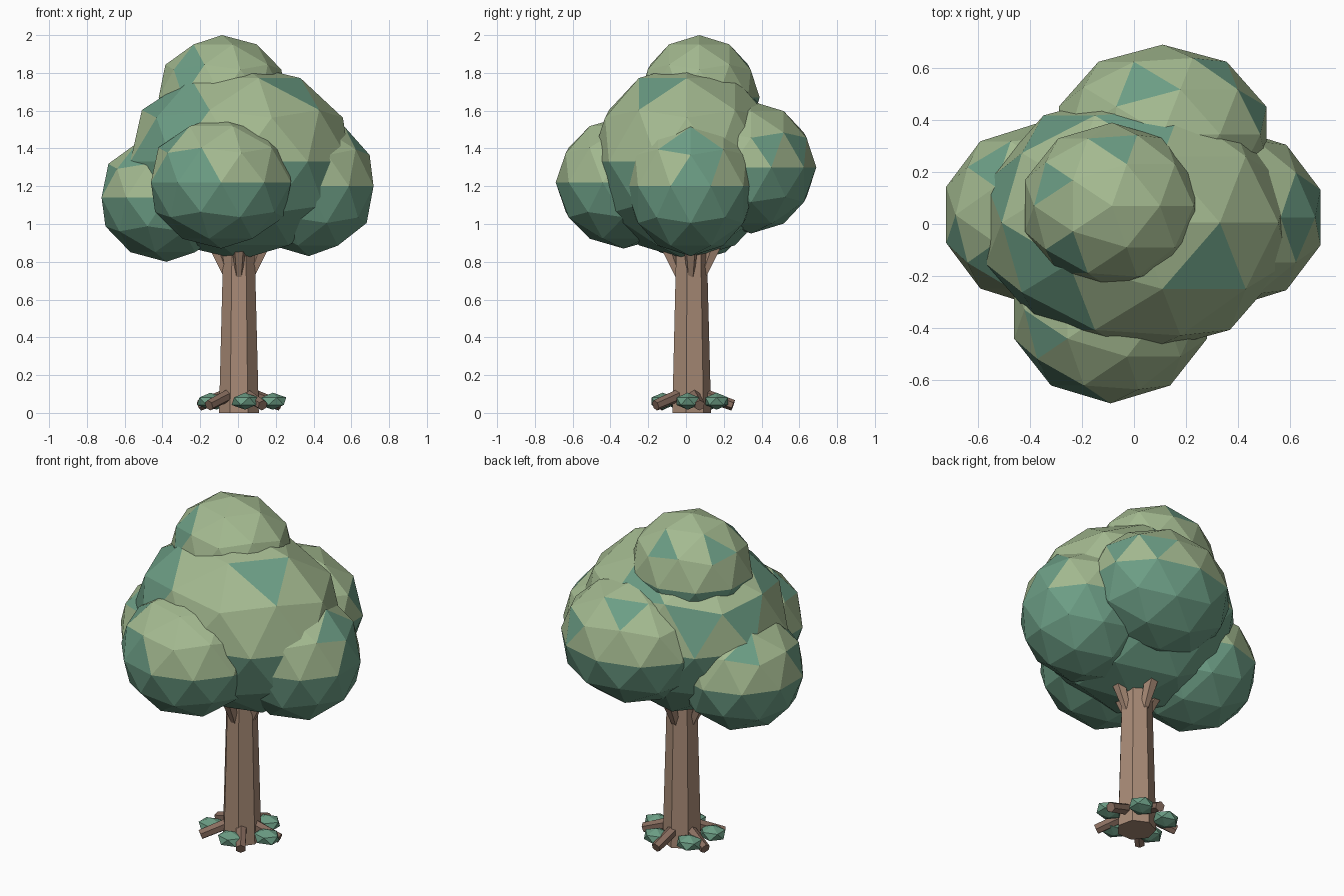
import bpy, bmesh, math
from mathutils import Vector

if "Cube" in bpy.data.objects:
    bpy.data.objects.remove(bpy.data.objects["Cube"])


def material(name, color):
    m = bpy.data.materials.new(name)
    m.diffuse_color = (*color, 1)
    m.use_nodes = True
    m.node_tree.nodes["Principled BSDF"].inputs["Base Color"].default_value = m.diffuse_color
    return m


LIGHT = material("light_leaf", (0.37, 0.49, 0.28))
TEAL = material("teal_leaf", (0.15, 0.34, 0.235))
BARK = material("bark", (0.39, 0.255, 0.18))
ROOT = material("dark_bark", (0.25, 0.155, 0.115))


def finish(name, bm, mats):
    me = bpy.data.meshes.new(name)
    bm.to_mesh(me)
    bm.free()
    for m in mats:
        me.materials.append(m)
    ob = bpy.data.objects.new(name, me)
    bpy.context.collection.objects.link(ob)
    return ob


def blob(name, centre, radii, patches):
    """Faceted leaf clump: teal lower half, light upper half with teal patches."""
    bm = bmesh.new()
    bmesh.ops.create_icosphere(bm, subdivisions=2, radius=1)
    for f in bm.faces:
        f.material_index = int(f.calc_center_median().z < 0)
    for p in patches:
        d = Vector(p).normalized()
        max(bm.faces, key=lambda f: f.calc_center_median().normalized().dot(d)).material_index = 1
    for v in bm.verts:
        v.co = Vector([c + r * k for c, r, k in zip(centre, radii, v.co)])
    finish(name, bm, [LIGHT, TEAL])


def stick(name, a, b, r1, r2, sides, mat):
    """Tapered prism from point a to point b."""
    a, b = Vector(a), Vector(b)
    bm = bmesh.new()
    bmesh.ops.create_cone(bm, cap_ends=True, segments=sides, radius1=r1, radius2=r2,
                          depth=(b - a).length)
    ob = finish(name, bm, [mat])
    ob.location = (a + b) / 2
    if (b - a).xy.length > 1e-4:
        ob.rotation_euler = (b - a).to_track_quat('Z', 'Y').to_euler()


# Crown
blob("main_crown", (0.01, 0.005, 1.33), (0.61, 0.51, 0.52),
     [(-0.55, 0.7, 0.5), (-0.8, 0.45, 0.4), (0.08, 0.72, 0.65), (0.33, -0.33, 0.88),
      (-0.75, -0.1, 0.6), (-0.62, -0.5, 0.6), (-0.75, -0.55, 0.25), (-0.4, -0.75, 0.5)])
blob("top_crown", (-0.085, 0.07, 1.67), (0.352, 0.32, 0.33),
     [(-0.8, 0.1, 0.55), (-0.1, 0.75, 0.6), (-0.3, -0.7, 0.6), (-0.6, -0.7, 0.3)])
blob("front_crown", (-0.09, -0.33, 1.22), (0.39, 0.36, 0.35),
     [(-0.2, -0.9, 0.3), (-0.5, -0.75, 0.4), (-0.75, -0.5, 0.25), (-0.75, -0.25, 0.6)])
blob("back_crown", (0.11, 0.345, 1.30), (0.42, 0.345, 0.35),
     [(0.8, 0.4, 0.4), (0.6, 0.7, 0.35), (-0.2, 0.6, 0.75)])
blob("right_crown", (0.375, 0.025, 1.20), (0.36, 0.345, 0.37),
     [(0.95, 0.2, 0.3), (0.95, 0.0, 0.3), (0.75, 0.1, 0.65), (0.6, -0.15, 0.75)])
blob("left_crown", (-0.38, 0.035, 1.14), (0.36, 0.35, 0.34),
     [(-0.85, -0.45, 0.3), (-0.9, -0.05, 0.45), (-0.6, -0.5, 0.65), (-0.55, 0.6, 0.6)])

# Trunk
CX, CY = 0.005, 0.025
stick("trunk", (CX, CY, 0), (CX, CY, 1.0), 0.108, 0.082, 7, BARK)

# Branch stubs flaring into the crown
for i in range(4):
    c, s = math.cos(i * math.pi / 2), math.sin(i * math.pi / 2)
    stick(f"branch_{i}", (CX + 0.055 * c, CY + 0.055 * s, 0.70),
          (CX + 0.145 * c, CY + 0.145 * s, 0.93), 0.018, 0.045, 5, BARK)

# Ground bushes around the trunk
for i, deg in enumerate((279, 354, 66, 135, 207)):
    c, s = math.cos(math.radians(deg)), math.sin(math.radians(deg))
    bm = bmesh.new()
    bmesh.ops.create_icosphere(bm, subdivisions=1, radius=1)
    for v in bm.verts:
        v.co = Vector((CX + 0.005 + 0.175 * c + 0.08 * v.co.x,
                       CY + 0.15 * s + 0.07 * v.co.y, 0.062 + 0.045 * v.co.z))
    finish(f"ground_bush_{i}", bm, [TEAL])

# Roots
for i, deg in enumerate((225, 304, 12, 85, 158)):
    c, s = math.cos(math.radians(deg)), math.sin(math.radians(deg))
    stick(f"root_{i}", (CX + 0.06 * c, CY + 0.06 * s, 0.10),
          (CX + 0.225 * c, CY + 0.225 * s, 0.04), 0.033, 0.029, 6, ROOT)
